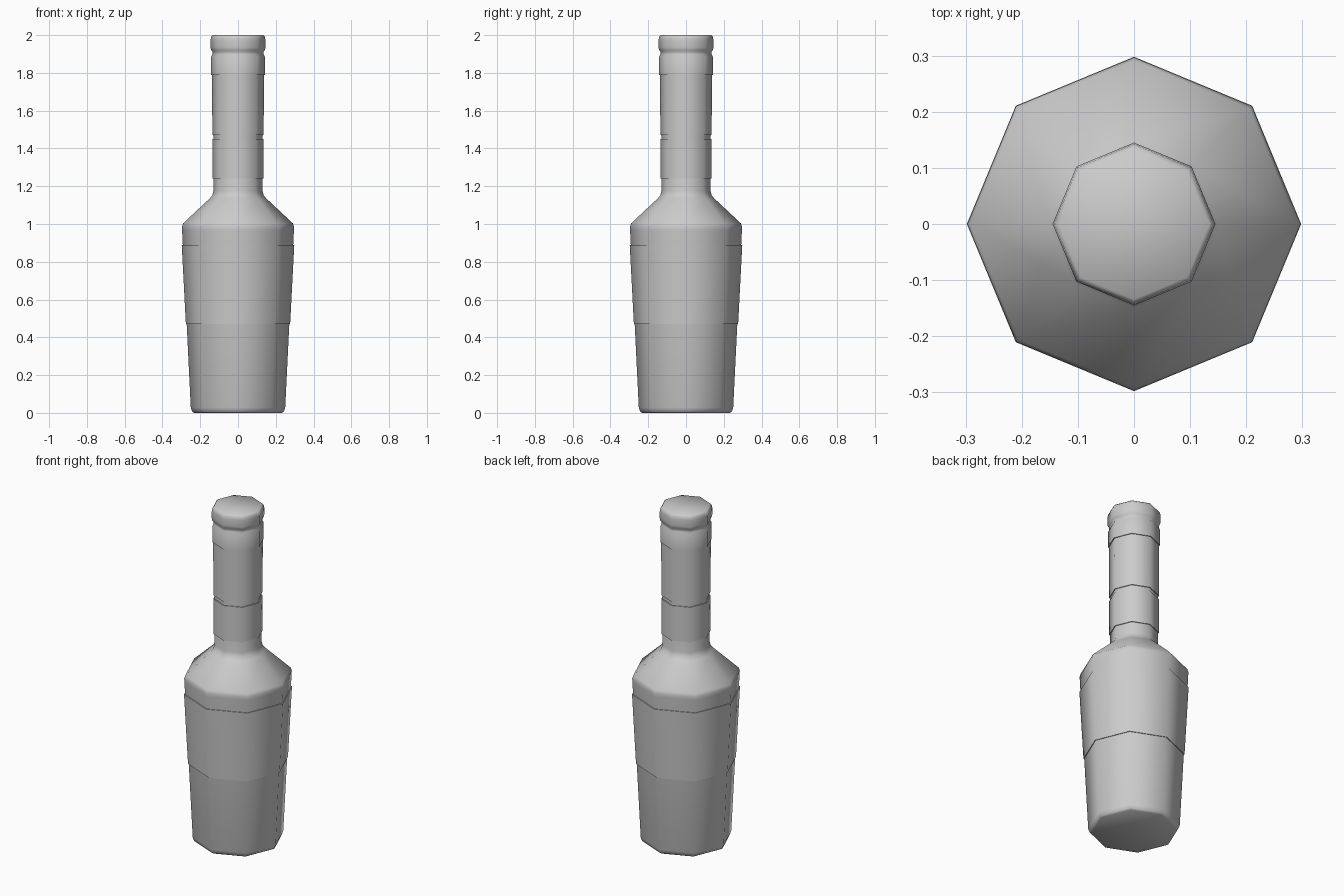
import bpy, bmesh, math

if "Cube" in bpy.data.objects:
    bpy.data.objects.remove(bpy.data.objects["Cube"])

SIDES = 8


def lathe(name, profile, cap_bottom=False, cap_top=False):
    """Sweep (radius, z) points into an eight-sided shell with corners on the axes."""
    bm = bmesh.new()
    rings = []
    for r, z in profile:
        rings.append([bm.verts.new((r * math.cos(math.tau * i / SIDES),
                                    r * math.sin(math.tau * i / SIDES), z))
                      for i in range(SIDES)])
    for low, high in zip(rings, rings[1:]):
        for i in range(SIDES):
            j = (i + 1) % SIDES
            bm.faces.new((low[i], low[j], high[j], high[i]))
    if cap_bottom:
        bm.faces.new(rings[0][::-1])
    if cap_top:
        bm.faces.new(rings[-1])
    mesh = bpy.data.meshes.new(name)
    bm.to_mesh(mesh)
    bm.free()
    obj = bpy.data.objects.new(name, mesh)
    bpy.context.collection.objects.link(obj)
    bpy.ops.object.select_all(action='DESELECT')
    obj.select_set(True)
    bpy.context.view_layer.objects.active = obj
    bpy.ops.object.shade_smooth_by_angle(angle=math.radians(50))
    return obj


def band(name, r0, z0, r1, z1, depth=0.005):
    """Thin raised wrap whose lips return to the glass."""
    return lathe(name, [(r0 - depth, z0), (r0, z0), (r1, z1), (r1 - depth, z1)])


# Glass: foot, tapered body, shoulder and neck
lathe("bottle_glass", [
    (0.233, 0.0), (0.243, 0.007), (0.25, 0.028), (0.296, 0.965), (0.297, 0.985),
    (0.291, 1.003), (0.15, 1.135), (0.136, 1.152), (0.13, 1.175),
    (0.131, 1.46), (0.132, 1.79)], cap_bottom=True)

# Paper labels and neck foil
band("body_label", 0.276, 0.47, 0.298, 0.89)
band("neck_label", 0.136, 1.24, 0.136, 1.45)
band("neck_foil", 0.136, 1.472, 0.137, 1.79)

# Collar, groove and stopper
lathe("collar_and_stopper", [
    (0.131, 1.79), (0.142, 1.79), (0.142, 1.885), (0.136, 1.897),
    (0.136, 1.912), (0.143, 1.922), (0.145, 1.935), (0.145, 1.975),
    (0.142, 1.992), (0.134, 2.0)], cap_top=True)
